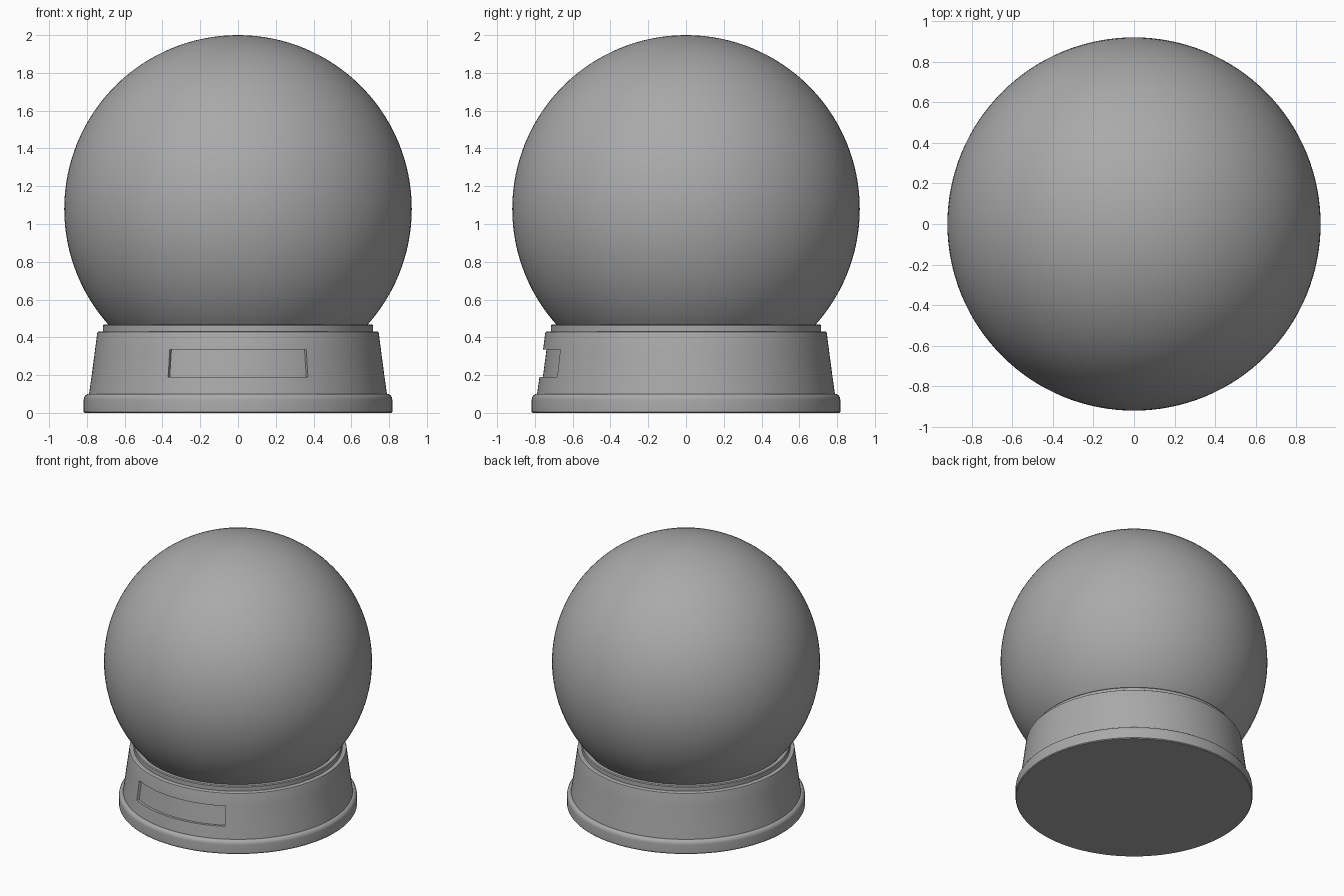
import bpy, bmesh, math

if "Cube" in bpy.data.objects:
    bpy.data.objects.remove(bpy.data.objects["Cube"])

SEGMENTS = 120

grey = bpy.data.materials.new("mid_grey")
grey.diffuse_color = (0.4, 0.4, 0.4, 1)
grey.use_nodes = True
grey.node_tree.nodes["Principled BSDF"].inputs["Base Color"].default_value = grey.diffuse_color


def finish(bm, name):
    bmesh.ops.recalc_face_normals(bm, faces=bm.faces[:])
    for f in bm.faces:
        f.smooth = True
    mesh = bpy.data.meshes.new(name)
    bm.to_mesh(mesh)
    bm.free()
    mesh.materials.append(grey)
    mesh.set_sharp_from_angle(angle=math.radians(28))
    obj = bpy.data.objects.new(name, mesh)
    bpy.context.collection.objects.link(obj)
    return obj


def lathe(profile):
    """Turn (radius, z) points round the z axis, with a face centred on -y."""
    bm = bmesh.new()
    step = 2 * math.pi / SEGMENTS
    rings = []
    for r, z in profile:
        rings.append([bm.verts.new((r * math.cos((i + 0.5) * step - math.pi / 2),
                                    r * math.sin((i + 0.5) * step - math.pi / 2), z))
                      for i in range(SEGMENTS)])
    for a, b in zip(rings, rings[1:]):
        for i in range(SEGMENTS):
            j = (i + 1) % SEGMENTS
            bm.faces.new((a[i], a[j], b[j], b[i]))
    bm.faces.new(rings[0])
    bm.faces.new(rings[-1])
    return bm


# Base: foot with rounded rim, tapered body, collar holding the globe
Z0, Z1 = 0.19, 0.335
base_profile = [(0.812, 0), (0.817, 0.006), (0.817, 0.07), (0.815, 0.082),
                (0.809, 0.092), (0.799, 0.099), (0.789, 0.10),
                (0.776, Z0), (0.757, Z1), (0.746, 0.42), (0.744, 0.427),
                (0.738, 0.431), (0.716, 0.431), (0.716, 0.462),
                (0.711, 0.468), (0.67, 0.468)]
bm = lathe(base_profile)

# Curved name-plate recess in the front of the body
patch = []
for f in bm.faces:
    c = f.calc_center_median()
    if Z0 < c.z < Z1 and abs(math.atan2(c.x, -c.y)) < math.radians(28.5):
        patch.append(f)
bmesh.ops.recalc_face_normals(bm, faces=bm.faces[:])
bmesh.ops.inset_region(bm, faces=patch, thickness=0.0005, use_even_offset=True)
for v in {v for f in patch for v in f.verts}:
    r = math.hypot(v.co.x, v.co.y)
    v.co.x *= (r - 0.018) / r
    v.co.y *= (r - 0.018) / r
finish(bm, "base")

# Globe
bm = bmesh.new()
bmesh.ops.create_uvsphere(bm, u_segments=128, v_segments=64, radius=0.92)
bmesh.ops.translate(bm, verts=bm.verts[:], vec=(0, 0, 1.08))
finish(bm, "globe")
